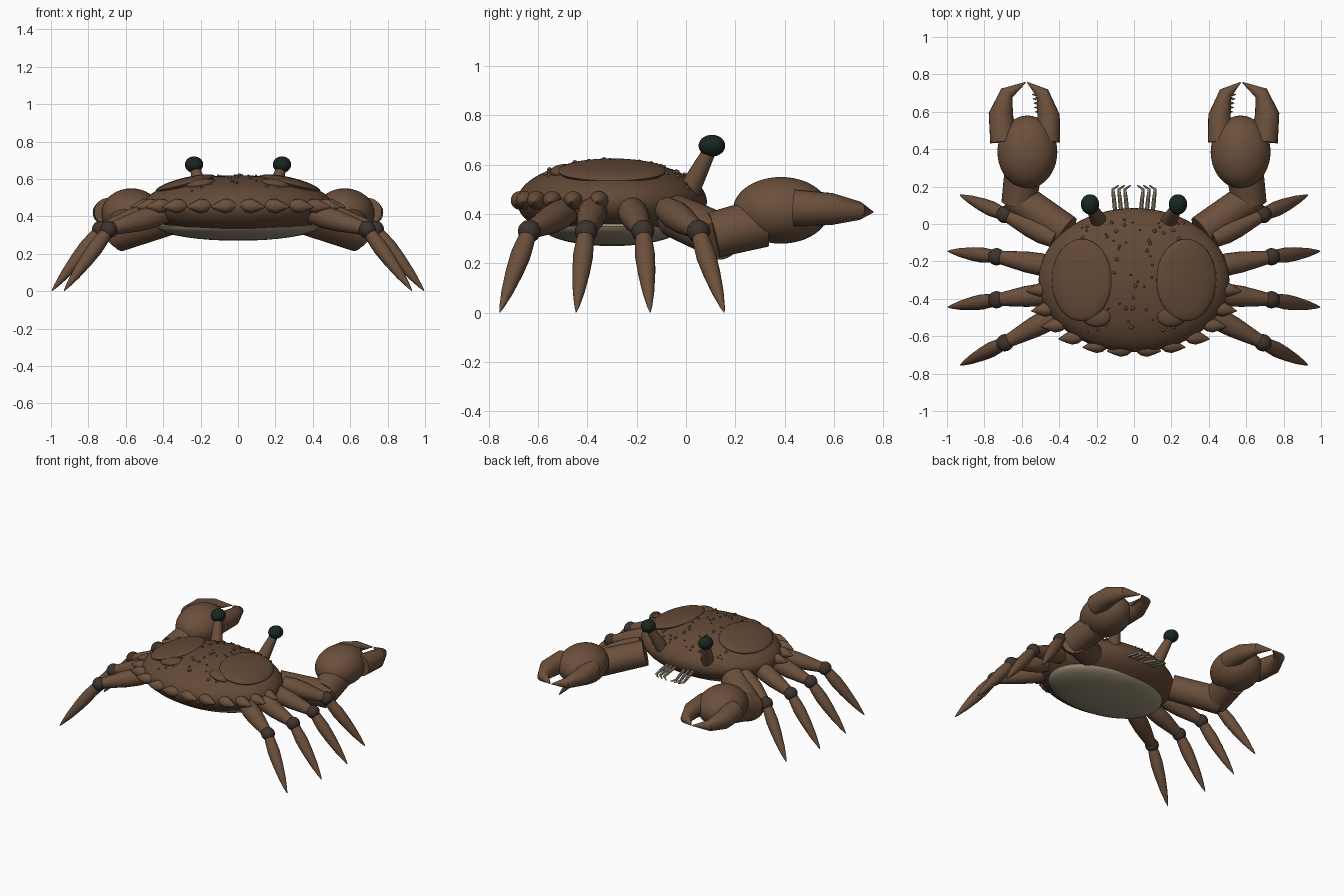
import bpy, bmesh, math, random
from mathutils import Vector, Matrix

if "Cube" in bpy.data.objects:
    bpy.data.objects.remove(bpy.data.objects["Cube"], do_unlink=True)
random.seed(4)


def material(name, rgb):
    m = bpy.data.materials.new(name)
    m.use_nodes = True
    m.diffuse_color = (*rgb, 1)
    bsdf = m.node_tree.nodes["Principled BSDF"]
    bsdf.inputs["Base Color"].default_value = (*rgb, 1)
    bsdf.inputs["Roughness"].default_value = 0.7
    return m


SHELL = material("shell_brown", (0.125, 0.067, 0.038))
LIMB = material("limb_brown", (0.15, 0.08, 0.045))
JOINT = material("joint_dark_brown", (0.05, 0.033, 0.026))
CREAM = material("underside_cream", (0.32, 0.27, 0.18))
EYE = material("eye_dark_green", (0.009, 0.02, 0.013))
made = []


def finish(name, bm, mat):
    bmesh.ops.recalc_face_normals(bm, faces=bm.faces)
    mesh = bpy.data.meshes.new(name)
    bm.to_mesh(mesh)
    bm.free()
    mesh.materials.append(mat)
    obj = bpy.data.objects.new(name, mesh)
    bpy.context.collection.objects.link(obj)
    made.append(obj)
    return obj


def ellipsoid(name, centre, radii, mat, tilt=0, seg=32, rings=18):
    bm = bmesh.new()
    m = Matrix.Translation(centre) @ Matrix.Rotation(tilt, 4, 'Y') @ Matrix.Diagonal((*radii, 1))
    bmesh.ops.create_uvsphere(bm, u_segments=seg, v_segments=rings, radius=1, matrix=m)
    return finish(name, bm, mat)


def tube(name, path, radii, mat, sides=20):
    """Round tube through the path with one radius per point, capped."""
    pts = [Vector(p) for p in path]
    bm = bmesh.new()
    rings = []
    for i, p in enumerate(pts):
        d = (pts[min(i + 1, len(pts) - 1)] - pts[max(i - 1, 0)]).normalized()
        u = d.cross(Vector((0, 0, 1))).normalized()
        v = u.cross(d)
        angles = [2 * math.pi * k / sides for k in range(sides)]
        rings.append([bm.verts.new(p + radii[i] * (u * math.cos(a) + v * math.sin(a)))
                      for a in angles])
    for a, b in zip(rings, rings[1:]):
        for k in range(sides):
            n = (k + 1) % sides
            bm.faces.new((a[k], a[n], b[n], b[k]))
    bm.faces.new(rings[0])
    bm.faces.new(rings[-1])
    return finish(name, bm, mat)


def limb(name, a, b, profile, mat):
    """Straight tube from a to b, shaped by (fraction, radius) pairs."""
    a, b = Vector(a), Vector(b)
    return tube(name, [a.lerp(b, t) for t, r in profile], [r for t, r in profile], mat)


# Body
CENTRE, SIZE = Vector((0, -0.3, 0.45)), Vector((0.51, 0.385, 0.17))
ellipsoid("carapace", CENTRE, SIZE, SHELL, seg=64, rings=32)
ellipsoid("belly", (0, -0.3, 0.35), (0.435, 0.285, 0.08), CREAM, seg=48)


def shell_z(x, y):
    d = 1 - (x / SIZE.x) ** 2 - ((y - CENTRE.y) / SIZE.y) ** 2
    return CENTRE.z + SIZE.z * math.sqrt(max(d, 0))


# Warts scattered over the shell
bm = bmesh.new()
for i in range(85):
    x, y = random.uniform(-0.28, 0.28), random.uniform(-0.61, 0.03)
    r = random.uniform(0.005, 0.011)
    bmesh.ops.create_icosphere(bm, subdivisions=2, radius=r,
                               matrix=Matrix.Translation((x, y, shell_z(x, y) + 0.001)))
finish("shell_warts", bm, SHELL)

# Joint and tip of each walking leg, with its root on the body
LEGS = [
    ((0.42, -0.08, 0.42), (0.69, 0.05), (0.93, 0.155)),
    ((0.42, -0.23, 0.43), (0.735, -0.175), (0.995, -0.145)),
    ((0.42, -0.37, 0.43), (0.735, -0.405), (0.995, -0.445)),
    ((0.38, -0.47, 0.42), (0.69, -0.635), (0.93, -0.755)),
]
FEMUR = [(0, 0.05), (0.25, 0.06), (0.5, 0.056), (0.8, 0.042), (1, 0.032)]
SHIN = [(0, 0.028), (0.12, 0.036), (0.3, 0.041), (0.5, 0.036), (0.75, 0.024), (0.93, 0.01), (1, 0.002)]
SPINES = [(0.07, -0.665), (0.2, -0.645), (0.33, -0.6), (0.42, -0.535), (0.475, -0.45), (0.5, -0.345)]

for side, s in (("left", 1), ("right", -1)):
    # Raised lobes on the shell
    ellipsoid(side + "_shell_lobe", (s * 0.28, -0.3, 0.574), (0.165, 0.22, 0.034), SHELL, tilt=s * 0.24)
    ellipsoid(side + "_rear_bump", (s * 0.2, -0.49, 0.572), (0.08, 0.06, 0.028), SHELL, tilt=s * 0.15)

    # Spindle spines around the rear rim
    for i, (x, y) in enumerate(SPINES):
        limb(f"{side}_rim_spine_{i + 1}", (s * (x - 0.065), y, 0.46), (s * (x + 0.075), y - 0.015, 0.45),
             [(0, 0.012), (0.25, 0.034), (0.5, 0.038), (0.75, 0.022), (1, 0.002)], LIMB)

    # Walking legs
    for i, (root, joint, tip) in enumerate(LEGS):
        root = (s * root[0], root[1], root[2])
        knee = (s * joint[0], joint[1], 0.33)
        foot = (s * tip[0], tip[1], 0.002)
        limb(f"{side}_upper_leg_{i + 1}", root, knee, FEMUR, LIMB)
        ellipsoid(f"{side}_knee_{i + 1}", knee, (0.046, 0.046, 0.046), JOINT)
        limb(f"{side}_lower_leg_{i + 1}", knee, foot, SHIN, LIMB)

    # Claw arm and palm
    tube(side + "_upper_arm", [(s * 0.36, -0.04, 0.39), (s * 0.64, 0.15, 0.305)], [0.088, 0.093], LIMB, 32)
    tube(side + "_forearm", [(s * 0.615, 0.11, 0.315), (s * 0.59, 0.31, 0.365)], [0.094, 0.1], LIMB, 32)
    ellipsoid(side + "_palm", (s * 0.57, 0.385, 0.415), (0.16, 0.195, 0.135), LIMB, seg=40, rings=24)

    # Pincer fingers
    tube(side + "_outer_finger",
         [(s * x, y, z) for x, y, z in ((0.695, 0.44, 0.425), (0.712, 0.59, 0.42),
                                        (0.68, 0.7, 0.413), (0.58, 0.757, 0.408))],
         [0.074, 0.065, 0.038, 0.003], LIMB, 24)
    tube(side + "_inner_finger",
         [(s * x, y, z) for x, y, z in ((0.465, 0.44, 0.425), (0.457, 0.58, 0.42),
                                        (0.49, 0.7, 0.413), (0.57, 0.757, 0.408))],
         [0.07, 0.06, 0.036, 0.003], LIMB, 24)
    for i in range(5):
        y = 0.6 + 0.023 * i
        x = 0.508 + 0.004 * i
        limb(f"{side}_pincer_tooth_{i + 1}", (s * x, y, 0.416), (s * (x + 0.022), y, 0.416),
             [(0, 0.01), (1, 0.001)], LIMB)

    # Eye on a stalk
    limb(side + "_eye_stalk", (s * 0.185, 0.01, 0.49), (s * 0.232, 0.1, 0.665),
         [(0, 0.045), (0.5, 0.036), (1, 0.026)], LIMB)
    ellipsoid(side + "_eye", (s * 0.235, 0.105, 0.677), (0.049, 0.054, 0.044), EYE)

    # Hooked mouth feelers
    for i in range(3):
        x = 0.035 + 0.032 * i
        tube(f"{side}_mouth_feeler_{i + 1}",
             [(s * x, 0.05, 0.42), (s * (x + 0.008), 0.13, 0.4),
              (s * (x + 0.014), 0.185, 0.385), (s * (x - 0.018), 0.208, 0.375)],
             [0.011, 0.011, 0.009, 0.003], CREAM, 10)

# Smooth shading with sharp edges kept
bpy.ops.object.select_all(action='DESELECT')
for obj in made:
    obj.select_set(True)
bpy.context.view_layer.objects.active = made[0]
bpy.ops.object.shade_smooth_by_angle(angle=math.radians(35))
